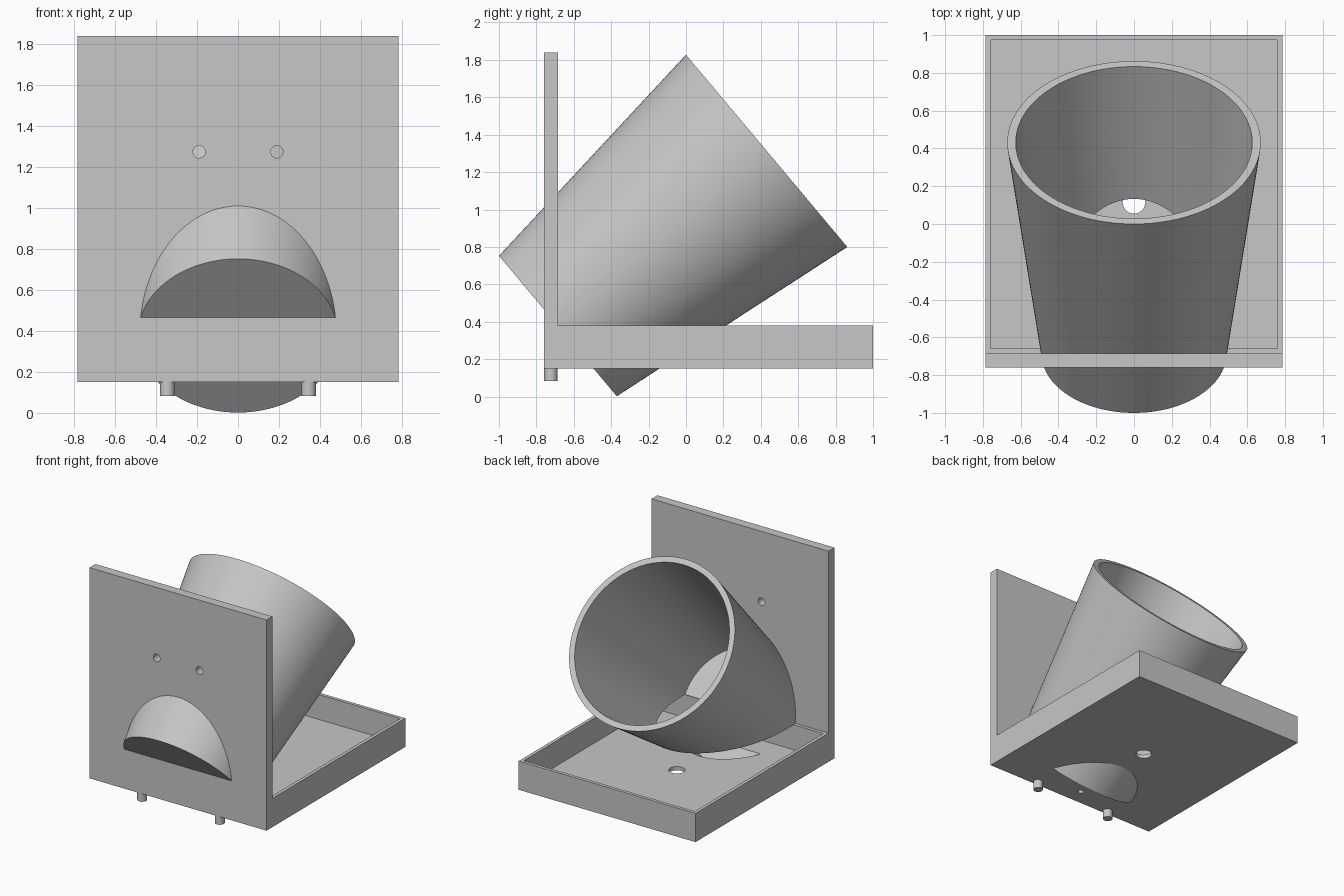
import bpy, bmesh, math
from mathutils import Matrix, Vector

if "Cube" in bpy.data.objects:
    bpy.data.objects.remove(bpy.data.objects["Cube"])

grey = bpy.data.materials.new("light grey")
grey.use_nodes = True
grey.diffuse_color = (0.57, 0.57, 0.57, 1)
grey.node_tree.nodes["Principled BSDF"].inputs["Base Color"].default_value = (0.57, 0.57, 0.57, 1)


def make(name, bm):
    bmesh.ops.recalc_face_normals(bm, faces=bm.faces)
    mesh = bpy.data.meshes.new(name)
    bm.to_mesh(mesh)
    bm.free()
    mesh.materials.append(grey)
    ob = bpy.data.objects.new(name, mesh)
    bpy.context.collection.objects.link(ob)
    return ob


def box(name, low, high):
    bm = bmesh.new()
    low, high = Vector(low), Vector(high)
    mat = Matrix.Translation((low + high) / 2) @ Matrix.Diagonal((*(high - low), 1))
    bmesh.ops.create_cube(bm, size=1, matrix=mat)
    return make(name, bm)


def cone(name, start, direction, length, r1, r2, sides=32):
    """Round solid running from start along direction."""
    bm = bmesh.new()
    d = Vector(direction).normalized()
    mat = Matrix.Translation(Vector(start) + d * length / 2) @ d.to_track_quat('Z', 'Y').to_matrix().to_4x4()
    bmesh.ops.create_cone(bm, cap_ends=True, segments=sides, radius1=r1,
                          radius2=r2, depth=length, matrix=mat)
    return make(name, bm)


def combine(ob, other, operation):
    bpy.context.view_layer.objects.active = ob
    mod = ob.modifiers.new(operation, 'BOOLEAN')
    mod.operation, mod.object, mod.solver = operation, other, 'EXACT'
    bpy.ops.object.modifier_apply(modifier=mod.name)
    bpy.data.objects.remove(other)


def smooth(ob):
    bpy.ops.object.select_all(action='DESELECT')
    ob.select_set(True)
    bpy.context.view_layer.objects.active = ob
    bpy.ops.object.shade_smooth_by_angle(angle=math.radians(25))


# Wall plate and tray block as one L-shaped profile
half_width, bottom, rim = 0.785, 0.15, 0.38
profile = [(-0.76, bottom), (1, bottom), (1, rim), (-0.685, rim), (-0.685, 1.84), (-0.76, 1.84)]
bm = bmesh.new()
face = bm.faces.new([bm.verts.new((-half_width, y, z)) for y, z in profile])
extruded = bmesh.ops.extrude_face_region(bm, geom=[face])
bmesh.ops.translate(bm, vec=(2 * half_width, 0, 0),
                    verts=[v for v in extruded["geom"] if isinstance(v, bmesh.types.BMVert)])
body = make("stand_with_cup", bm)

# Tilted tapering cup through the wall plate and tray
tilt = math.radians(40)
axis = Vector((0, math.cos(tilt), math.sin(tilt)))
base = Vector((0, -0.685, 0.377))
length, r_base, r_mouth, wall = 1.457, 0.49, 0.671, 0.045
slope = (r_mouth - r_base) / length
combine(body, cone("cup", base, axis, length, r_base, r_mouth, 128), 'UNION')

# Hollow of the cup
hollow_length = length - wall + 0.1
r_in = r_base - wall + slope * wall
combine(body, cone("cup_hollow", base + axis * wall, axis, hollow_length,
                   r_in, r_in + slope * hollow_length, 128), 'DIFFERENCE')

# Hollow of the tray, which also trims the cup underside
combine(body, box("tray_hollow", (-0.758, -0.658, 0.18), (0.758, 0.973, rim + 0.0005)), 'DIFFERENCE')

# Drain hole, small floor hole and two screw holes
combine(body, cone("drain", (0, 0.115, 0.1), (0, 0, 1), 0.15, 0.06, 0.06), 'DIFFERENCE')
combine(body, cone("floor_hole", (0, -0.63, 0.1), (0, 0, 1), 0.15, 0.022, 0.022), 'DIFFERENCE')
for x in (-0.19, 0.19):
    combine(body, cone("screw_hole", (x, -0.82, 1.275), (0, 1, 0), 0.2, 0.03, 0.03), 'DIFFERENCE')
smooth(body)

# Locating pegs below the wall plate
for side, x in (("right", -0.345), ("left", 0.345)):
    smooth(cone(side + "_peg", (x, -0.723, 0.082), (0, 0, 1), 0.09, 0.036, 0.036))
